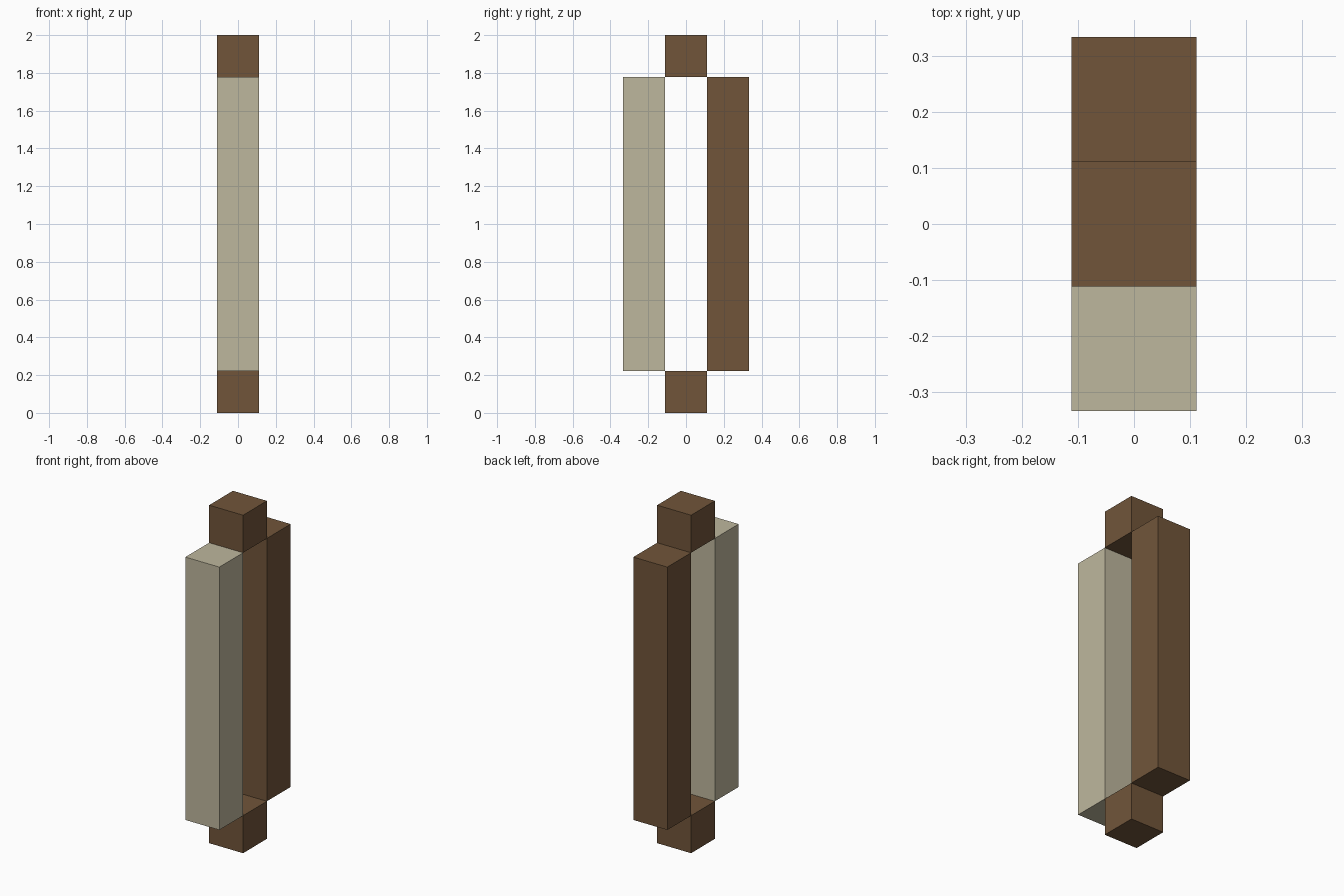
import bpy

cube = bpy.data.objects.get("Cube")
if cube:
    bpy.data.objects.remove(cube, do_unlink=True)

U = 2 / 9  # square section of every bar


def make_material(name, colour):
    mat = bpy.data.materials.new(name)
    mat.use_nodes = True
    mat.diffuse_color = colour
    mat.node_tree.nodes["Principled BSDF"].inputs["Base Color"].default_value = colour
    return mat


def add_bar(name, y, z, height, mat):
    bpy.ops.mesh.primitive_cube_add(size=1, location=(0, y, z))
    bar = bpy.context.object
    bar.name = name
    bar.scale = (U, U, height)
    bpy.ops.object.transform_apply(location=False, rotation=False, scale=True)
    bar.data.materials.append(mat)


brown = make_material("wood brown", (0.165, 0.091, 0.042, 1))
cream = make_material("string cream", (0.515, 0.474, 0.337, 1))

# Long upright bars, front and back
add_bar("front_bar", -U, 1, 7 * U, cream)
add_bar("back_bar", U, 1, 7 * U, brown)

# End blocks between the bars
add_bar("bottom_block", 0, U / 2, U, brown)
add_bar("top_block", 0, 2 - U / 2, U, brown)
